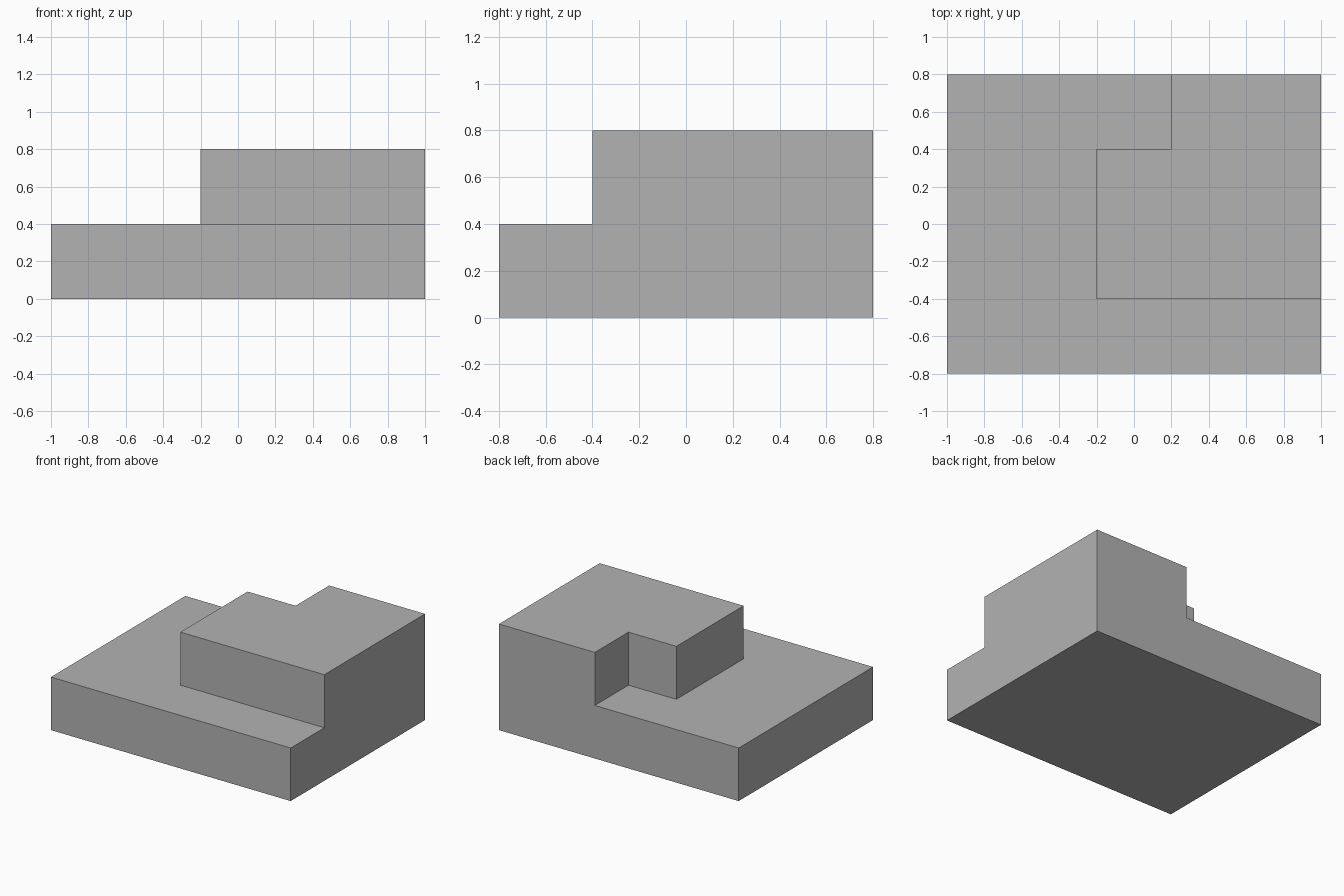
import bpy
import bmesh
from mathutils import Vector

default = bpy.data.objects.get("Cube")
if default:
    bpy.data.objects.remove(default, do_unlink=True)

grey = bpy.data.materials.new("plain_grey")
grey.use_nodes = True
colour = (0.45, 0.45, 0.45, 1)
grey.diffuse_color = colour
grey.node_tree.nodes["Principled BSDF"].inputs["Base Color"].default_value = colour


def prism(name, outline, bottom, top):
    """Closed solid from a plan outline raised between two heights."""
    bm = bmesh.new()
    low = [bm.verts.new((x, y, bottom)) for x, y in outline]
    high = [bm.verts.new((x, y, top)) for x, y in outline]
    bm.faces.new(low)
    bm.faces.new(high)
    for i in range(len(outline)):
        j = (i + 1) % len(outline)
        bm.faces.new((low[i], low[j], high[j], high[i]))
    bmesh.ops.recalc_face_normals(bm, faces=bm.faces)
    mesh = bpy.data.meshes.new(name)
    bm.to_mesh(mesh)
    bm.free()
    mesh.materials.append(grey)
    obj = bpy.data.objects.new(name, mesh)
    bpy.context.collection.objects.link(obj)
    return obj


# Full-height block
block = prism("stepped_block", [(-1, -0.8), (1, -0.8), (1, 0.8), (-1, 0.8)], 0, 0.8)

# Cutter for the lower terrace, overshooting the outer sides and top
terrace = [(-1.2, -1), (1.2, -1), (1.2, -0.4), (-0.2, -0.4),
           (-0.2, 0.4), (0.2, 0.4), (0.2, 1), (-1.2, 1)]
cutter = prism("terrace_cutter", terrace, 0.4, 1)
cutter.hide_render = True

cut = block.modifiers.new("terrace_cut", 'BOOLEAN')
cut.operation = 'DIFFERENCE'
cut.solver = 'EXACT'
cut.object = cutter

# Apply the cut and discard the cutter
bpy.context.view_layer.objects.active = block
block.select_set(True)
bpy.ops.object.modifier_apply(modifier=cut.name)
bpy.data.objects.remove(cutter, do_unlink=True)
